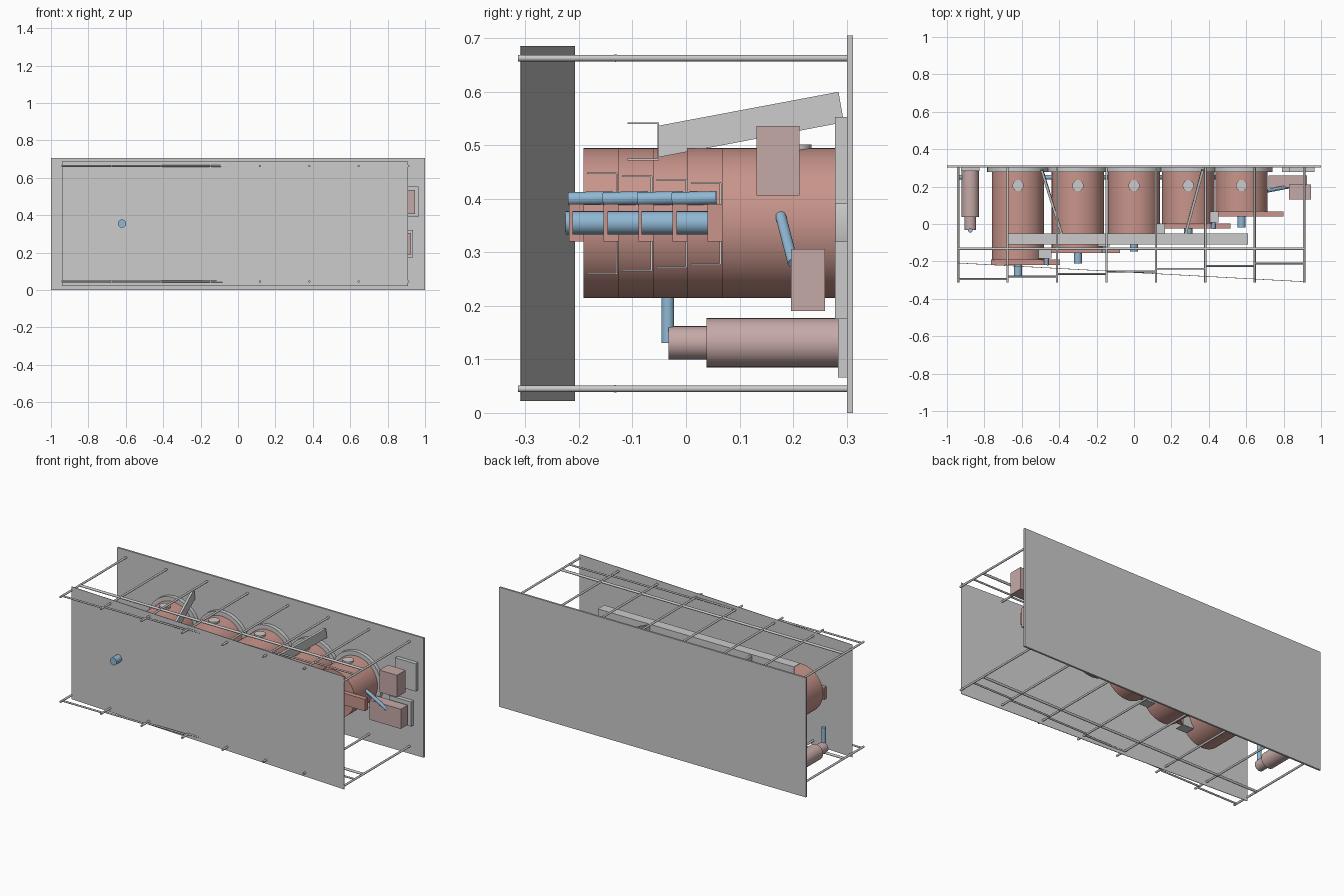
import bpy, bmesh
from math import radians
from mathutils import Vector

if "Cube" in bpy.data.objects:
    bpy.data.objects.remove(bpy.data.objects["Cube"])


def material(name, rgb):
    m = bpy.data.materials.new(name)
    m.diffuse_color = (*rgb, 1)
    m.use_nodes = True
    m.node_tree.nodes["Principled BSDF"].inputs["Base Color"].default_value = m.diffuse_color
    return m


RED = material("drum_red", (0.58, 0.30, 0.26))
PINK = material("motor_pink", (0.56, 0.40, 0.39))
BLUE = material("shaft_blue", (0.28, 0.48, 0.66))


def finish(name, bm, mat=None, smooth=False):
    bmesh.ops.recalc_face_normals(bm, faces=bm.faces)
    mesh = bpy.data.meshes.new(name)
    bm.to_mesh(mesh)
    bm.free()
    ob = bpy.data.objects.new(name, mesh)
    bpy.context.collection.objects.link(ob)
    if mat:
        mesh.materials.append(mat)
    if smooth:
        bpy.ops.object.select_all(action='DESELECT')
        ob.select_set(True)
        bpy.context.view_layer.objects.active = ob
        bpy.ops.object.shade_smooth_by_angle(angle=radians(35))
    return ob


def box(name, x, y, z, mat=None):
    """Box from (min, max) ranges on each axis."""
    bm = bmesh.new()
    bmesh.ops.create_cube(bm, size=1)
    for v in bm.verts:
        for i, (lo, hi) in enumerate((x, y, z)):
            v.co[i] = (lo + hi) / 2 + v.co[i] * (hi - lo)
    return finish(name, bm, mat)


def rod(name, a, b, r, mat=None, sides=20):
    """Cylinder running from point a to point b."""
    a, b = Vector(a), Vector(b)
    d = b - a
    bm = bmesh.new()
    bmesh.ops.create_cone(bm, cap_ends=True, segments=sides,
                          radius1=r, radius2=r, depth=d.length)
    bmesh.ops.rotate(bm, verts=bm.verts,
                     matrix=Vector((0, 0, 1)).rotation_difference(d).to_matrix())
    bmesh.ops.translate(bm, verts=bm.verts, vec=(a + b) / 2)
    return finish(name, bm, mat, True)


def prism(name, base, offset, mat=None):
    """Polygon extruded by an offset vector."""
    bm = bmesh.new()
    face = bm.faces.new([bm.verts.new(p) for p in base])
    res = bmesh.ops.extrude_face_region(bm, geom=[face])
    verts = [g for g in res["geom"] if isinstance(g, bmesh.types.BMVert)]
    bmesh.ops.translate(bm, verts=verts, vec=offset)
    return finish(name, bm, mat)


# Back wall and slanted front panel
box("back_wall", (-1, 1), (0.301, 0.312), (0, 0.705))
prism("front_panel", [(-0.94, -0.21, 0.022), (0.91, -0.31, 0.022),
                      (0.91, -0.31, 0.686), (-0.94, -0.21, 0.686)], (0, 0.003, 0))

# Spacer rods, long rails and stepped short rails, top and bottom
xs = [-0.94 + i * 1.85 / 7 for i in range(8)]
for level, z in (("lower", 0.045), ("upper", 0.663)):
    for x in xs:
        rod(f"{level}_spacer_rod", (x, -0.314, z), (x, 0.302, z), 0.006, sides=12)
    rod(f"{level}_long_rail", (xs[0], -0.132, z), (xs[-1], -0.132, z), 0.007, sides=12)
    for i in range(7):
        y = -0.295 + i * 0.014
        rod(f"{level}_step_rail", (xs[i], y, z), (xs[i + 1], y, z), 0.005, sides=12)

# Row of drums, each shorter than the last
ZC = 0.355
centres = [-0.62, -0.30, 0.0, 0.29, 0.575]
fronts = [-0.192, -0.127, -0.062, 0.002, 0.067]
for i, (x, f) in enumerate(zip(centres, fronts)):
    rod("drum", (x, f, ZC), (x, 0.301, ZC), 0.14, RED, 48)
    rod("drum_wall_ring", (x, 0.279, ZC), (x, 0.302, ZC), 0.165, sides=48)
    rod("drum_cap", (x, 0.205, 0.485), (x, 0.205, 0.502), 0.03, sides=24)
    box("crank_bar", (x - 0.145, x + 0.225), (f - 0.027, f + 0.001), (0.32, 0.39), RED)
    rod("drum_shaft", (x, f - 0.085, ZC), (x, f + 0.02, ZC), 0.022, BLUE)
    if i < 4:
        xm = (x + centres[i + 1]) / 2
        rod("link_pin", (xm - 0.01, f - 0.028, 0.4), (xm - 0.005, f + 0.055, 0.402),
            0.0125, BLUE)
        rod("drum_coupling", (x + 0.13, 0.25, ZC), (centres[i + 1] - 0.13, 0.25, ZC),
            0.013, BLUE)
        # Angle brackets between neighbouring drums
        for z, s in ((0.448 - i * 0.006, 1), (0.26 + i * 0.006, -1)):
            xr = (xm - 0.05, xm + 0.02)
            box("bracket_leaf", xr, (f + 0.007, f + 0.063), (z - 0.0015, z + 0.0015))
            box("bracket_web", xr, (f + 0.061, f + 0.064), sorted((z, z - s * 0.06)))

# Open channel above the drums, carried by two sloping arms
channel = [(-0.05, 0.472), (-0.109, 0.472), (-0.109, 0.475), (-0.053, 0.475),
           (-0.053, 0.540), (-0.109, 0.540), (-0.109, 0.543), (-0.05, 0.543)]
prism("channel_beam", [(-0.67, y, z) for y, z in channel], (1.28, 0, 0))
for x_wall, x_beam in ((-0.50, -0.395), (0.36, 0.27)):
    prism("channel_arm", [(x_beam, -0.05, 0.478), (x_wall, 0.295, 0.543),
                          (x_wall, 0.285, 0.60), (x_beam, -0.05, 0.537)], (0.014, 0, 0))

# Two drive boxes on the right with their wall plates and connecting rod
box("upper_wall_plate", (0.83, 0.965), (0.278, 0.302), (0.39, 0.553))
box("upper_drive_box", (0.83, 0.945), (0.132, 0.212), (0.406, 0.536), PINK)
box("lower_wall_plate", (0.79, 0.935), (0.278, 0.302), (0.175, 0.32))
box("lower_drive_box", (0.72, 0.925), (0.196, 0.26), (0.19, 0.306), PINK)
rod("drive_rod", (0.71, 0.177, 0.368), (0.83, 0.2, 0.28), 0.01, BLUE)

# Motor low on the left
MX, MZ = -0.875, 0.131
box("motor_wall_plate", (MX - 0.05, MX + 0.05), (0.284, 0.302), (0.066, 0.19))
rod("motor_body", (MX, 0.038, MZ), (MX, 0.286, MZ), 0.046, PINK, 32)
rod("motor_nose", (MX, -0.033, MZ), (MX, 0.04, MZ), 0.031, PINK, 32)
rod("motor_post", (MX, -0.034, MZ), (MX, -0.034, 0.25), 0.012, BLUE)
rod("motor_side_pin", (-0.937, 0.25, MZ), (MX, 0.25, MZ), 0.013, BLUE)
